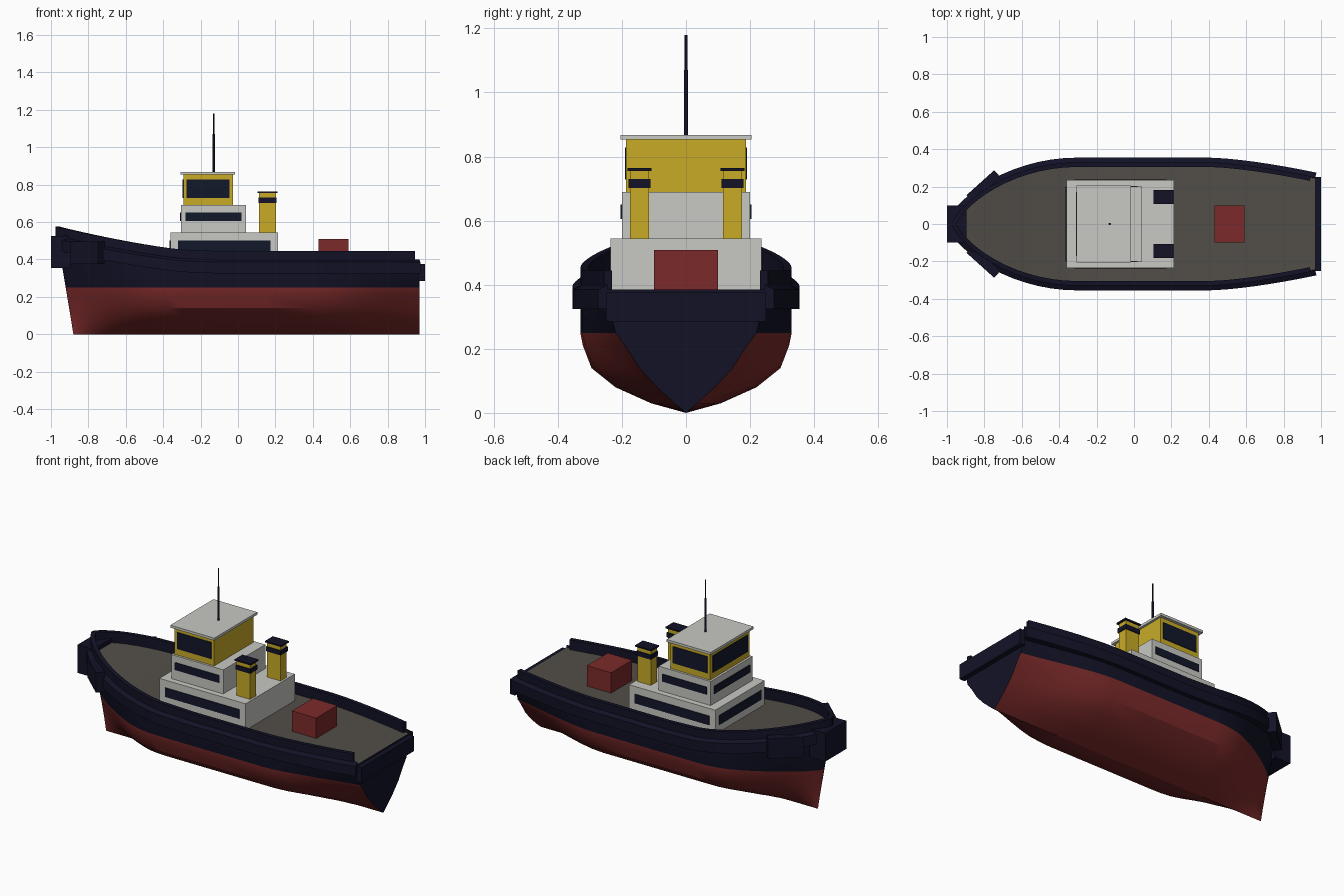
import bpy, bmesh, math
from mathutils import Vector, Matrix

if "Cube" in bpy.data.objects:
    bpy.data.objects.remove(bpy.data.objects["Cube"])


def material(name, rgb):
    m = bpy.data.materials.new(name)
    m.diffuse_color = (*rgb, 1)
    m.use_nodes = True
    m.node_tree.nodes["Principled BSDF"].inputs["Base Color"].default_value = m.diffuse_color
    return m


NAVY = material("navy", (0.006, 0.006, 0.020))
RED = material("hull_red", (0.20, 0.023, 0.023))
DECK = material("deck_grey", (0.085, 0.077, 0.066))
GREY = material("house_grey", (0.58, 0.58, 0.55))
YELLOW = material("yellow", (0.58, 0.41, 0.020))
GLASS = material("window_glass", (0.006, 0.009, 0.024))


def finish(name, bm, mats, smooth=None):
    bmesh.ops.remove_doubles(bm, verts=bm.verts, dist=1e-4)
    bmesh.ops.recalc_face_normals(bm, faces=bm.faces)
    me = bpy.data.meshes.new(name)
    bm.to_mesh(me)
    bm.free()
    for m in mats:
        me.materials.append(m)
    ob = bpy.data.objects.new(name, me)
    bpy.context.collection.objects.link(ob)
    if smooth:
        bpy.ops.object.select_all(action='DESELECT')
        ob.select_set(True)
        bpy.context.view_layer.objects.active = ob
        bpy.ops.object.shade_smooth_by_angle(angle=math.radians(smooth))
    return ob


def box(name, mat, x, y, z, turn=0):
    """Box from (min, max) ranges, optionally turned about its own vertical axis."""
    bm = bmesh.new()
    size = [r[1] - r[0] for r in (x, y, z)]
    centre = [(r[1] + r[0]) / 2 for r in (x, y, z)]
    bmesh.ops.create_cube(bm, size=1, matrix=Matrix.Translation(centre)
                          @ Matrix.Rotation(turn, 4, 'Z') @ Matrix.Diagonal((*size, 1)))
    return finish(name, bm, [mat])


# Hull lines: half breadth and sheer height along the length
def half(x):
    if x < -0.3:
        t = min(1, (-0.3 - x) / 0.675)
        return 0.33 * max(0, 1 - t * t) ** 0.73
    return 0.33 - 0.08 * (max(0, x - 0.4) / 0.57) ** 1.5


def sheer(x):
    return 0.445 + 0.13 * (max(0, -0.2 - x) / 0.775) ** 1.38


def ease(t):
    t = max(0, min(1, t))
    return t * t * (3 - 2 * t)


LEVELS = [0, 0.03, 0.08, 0.14, 0.21, 0.25]
MID = [0, 0.33, 0.667, 0.894, 0.975, 1, 1]
STERN = [0, 0.14, 0.36, 0.58, 0.76, 0.88, 1]
BOW = [0, 0.15, 0.33, 0.50, 0.68, 0.76, 1]
xs = [-0.3 - 0.675 * math.sin(math.radians(a)) for a in range(90, 0, -6)]
xs += [-0.3, -0.1, 0.15, 0.4, 0.48, 0.56, 0.64, 0.72, 0.8, 0.88, 0.945, 0.97]


def section(x):
    b, s = 1 - ease((x + 0.975) / 0.6), ease((x - 0.4) / 0.57)
    pts = []
    for i, z in enumerate(LEVELS + [sheer(x) - 0.06]):
        f = MID[i] + b * (BOW[i] - MID[i]) + s * (STERN[i] - MID[i])
        rake = 0.095 * max(0, 1 - z / sheer(x)) * max(0, (-0.4 - x) / 0.575)
        pts.append(Vector((x + rake, half(x) * f, z)))
    return [Vector((p.x, -p.y, p.z)) for p in reversed(pts)] + pts[1:]


bm = bmesh.new()
rings = [[bm.verts.new(p) for p in section(x)] for x in xs]
n = len(rings[0])
for a, c in zip(rings, rings[1:]):
    for i in range(n):
        j = (i + 1) % n
        f = bm.faces.new((a[i], a[j], c[j], c[i]))
        low = (a[i].co.z + a[j].co.z) / 2 < 0.25
        f.material_index = 2 if j == 0 else (1 if low else 0)
bm.faces.new(rings[-1])
finish("hull", bm, [NAVY, RED, DECK], 30)


# Strips swept round the sheer line, from one quarter round the bow to the other
def sheer_strip(name, profile, end):
    line = [x for x in xs if x <= end]
    path = [Vector((x, -half(x), sheer(x))) for x in reversed(line)]
    path += [Vector((x, half(x), sheer(x))) for x in line[1:]]
    bm = bmesh.new()
    rows = []
    for i, p in enumerate(path):
        t = path[min(i + 1, len(path) - 1)] - path[max(i - 1, 0)]
        out = Vector((t.y, -t.x, 0)).normalized()
        if out.dot(Vector((p.x, p.y * 4, 0))) < 0:
            out = -out
        rows.append([bm.verts.new(p + out * o + Vector((0, 0, h))) for o, h in profile])
    k = len(profile)
    for a, c in zip(rows, rows[1:]):
        for i in range(k):
            j = (i + 1) % k
            bm.faces.new((a[i], a[j], c[j], c[i]))
    bm.faces.new(rows[0])
    bm.faces.new(rows[-1])
    return finish(name, bm, [NAVY], 30)


sheer_strip("bulwark", [(0, -0.065), (0, 0), (-0.025, 0), (-0.025, -0.065)], 0.945)
sheer_strip("rubbing_rail", [(-0.012, -0.12), (0.025, -0.12), (0.025, -0.06), (-0.005, -0.045)], 0.97)

# Fenders at bow and stern
box("bow_fender", NAVY, (-1.0, -0.895), (-0.1, 0.1), (0.355, 0.525))
box("stern_fender", NAVY, (0.965, 1.0), (-0.25, 0.25), (0.285, 0.375))
for s in (-1, 1):
    box("bow_side_fender", NAVY, (-0.905, -0.705), (s * 0.202 - 0.025, s * 0.202 + 0.025),
        (0.375, 0.495), s * math.radians(42))


# Deckhouse tiers with window plates on the sides and the forward face
def tier(name, mat, x, w, z, win_x, win_w, win_z):
    box(name, mat, x, (-w, w), z)
    for s in (-1, 1):
        ys = sorted((s * (w - 0.003), s * (w + 0.004)))
        box(name + "_side_window", GLASS, win_x, ys, win_z)
    box(name + "_front_window", GLASS, (x[0] - 0.005, x[0] + 0.002), (-win_w, win_w), win_z)


tier("lower_house", GREY, (-0.36, 0.215), 0.235, (0.375, 0.545), (-0.32, 0.175), 0.2, (0.445, 0.5))
tier("middle_house", GREY, (-0.305, 0.042), 0.2, (0.545, 0.69), (-0.28, 0.018), 0.17, (0.605, 0.65))
tier("wheelhouse", YELLOW, (-0.292, -0.028), 0.187, (0.69, 0.854), (-0.275, -0.045), 0.165, (0.728, 0.828))
box("wheelhouse_roof", GREY, (-0.308, -0.015), (-0.205, 0.205), (0.853, 0.868))

# Twin funnels with dark band and cap
for s in (-1, 1):
    def span(w):
        return (s * 0.145 - w, s * 0.145 + w)
    box("funnel", YELLOW, (0.113, 0.203), span(0.029), (0.545, 0.757))
    box("funnel_band", NAVY, (0.109, 0.207), span(0.034), (0.702, 0.73))
    box("funnel_cap", NAVY, (0.105, 0.212), span(0.037), (0.755, 0.764))

# Mast in two thicknesses
for name, r, z0, z1 in (("mast", 0.006, 0.865, 1.07), ("mast_top", 0.004, 1.07, 1.18)):
    bm = bmesh.new()
    bmesh.ops.create_cone(bm, cap_ends=True, segments=10, radius1=r, radius2=r, depth=z1 - z0,
                          matrix=Matrix.Translation((-0.13, 0, (z0 + z1) / 2)))
    finish(name, bm, [NAVY], 40)

# Towing winch box on the after deck
box("aft_deck_box", RED, (0.43, 0.592), (-0.1, 0.1), (0.375, 0.508))
